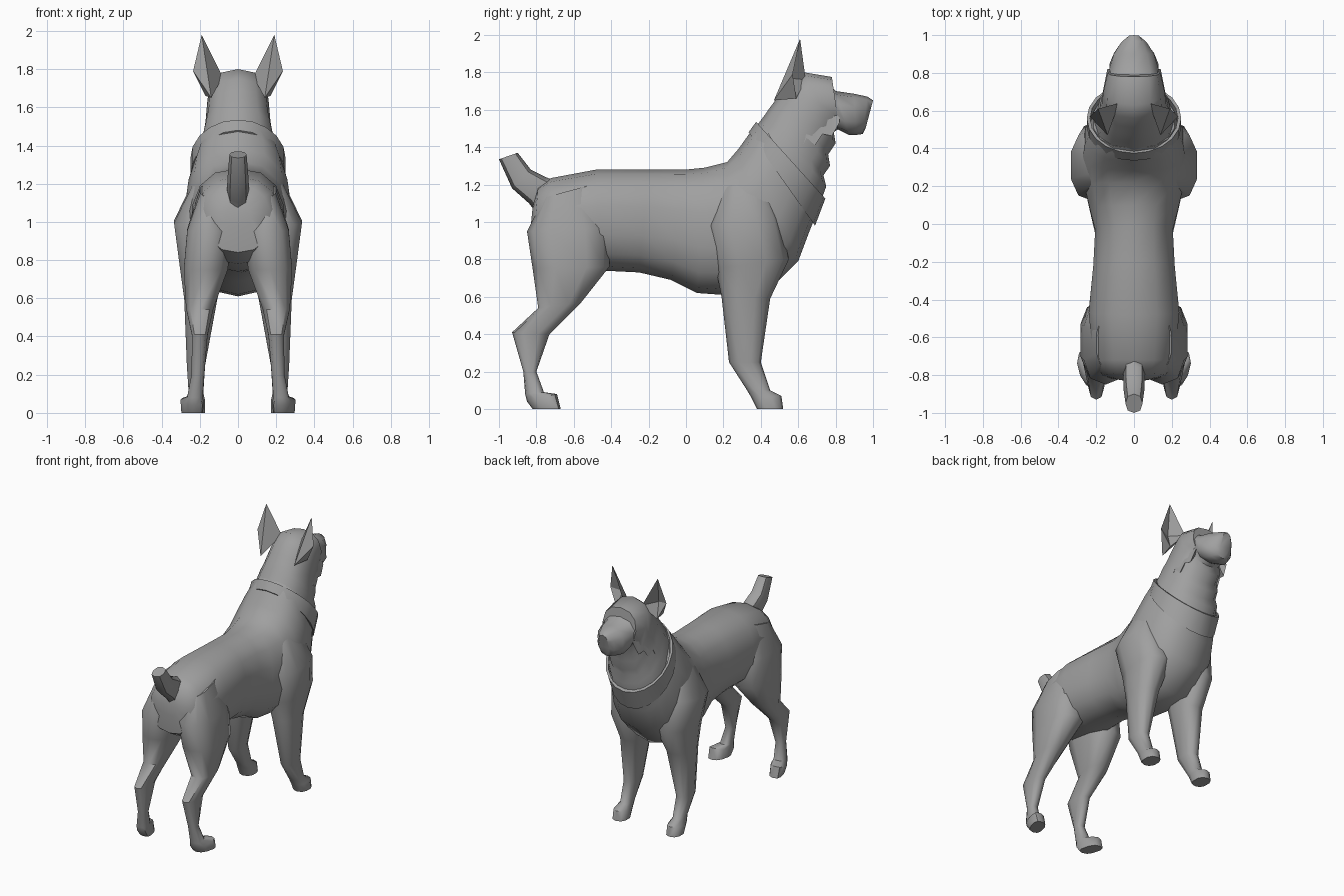
import bpy, bmesh, math
from mathutils import Vector

if "Cube" in bpy.data.objects:
    bpy.data.objects.remove(bpy.data.objects["Cube"], do_unlink=True)

grey = bpy.data.materials.new("plain grey")
grey.use_nodes = True
grey.diffuse_color = (0.35, 0.35, 0.35, 1)
grey.node_tree.nodes["Principled BSDF"].inputs["Base Color"].default_value = grey.diffuse_color


def finish(name, bm, mirrored=False, angle=50):
    """Turn a bmesh into a shaded object, optionally mirrored across x."""
    bmesh.ops.recalc_face_normals(bm, faces=bm.faces)
    mesh = bpy.data.meshes.new(name)
    bm.to_mesh(mesh)
    bm.free()
    mesh.materials.append(grey)
    obj = bpy.data.objects.new(name, mesh)
    bpy.context.collection.objects.link(obj)
    if mirrored:
        mod = obj.modifiers.new("Mirror", "MIRROR")
        mod.use_mirror_merge = False
    bpy.ops.object.select_all(action="DESELECT")
    obj.select_set(True)
    bpy.context.view_layer.objects.active = obj
    bpy.ops.object.shade_smooth_by_angle(angle=math.radians(angle))
    return obj


def loft(name, rings, sides=12, boxy=0.85, mirrored=False):
    """Skin rings given as (y, z) and (y, z) of two opposite edge points,
    half width, optional centre x and sideways splay of the second point."""
    bm = bmesh.new()
    loops = []
    for y0, z0, y1, z1, half, *rest in rings:
        x, splay = (rest + [0, 0])[:2]
        a, b = Vector((x - splay, y0, z0)), Vector((x + splay, y1, z1))
        mid, arm = (a + b) / 2, (a - b) / 2
        loop = []
        for i in range(sides):
            t = math.tau * i / sides
            c, s = math.cos(t), math.sin(t)
            c = math.copysign(abs(c) ** boxy, c)
            s = math.copysign(abs(s) ** boxy, s)
            loop.append(bm.verts.new(mid + arm * c + Vector((half * s, 0, 0))))
        loops.append(loop)
    for p, q in zip(loops, loops[1:]):
        for i in range(sides):
            j = (i + 1) % sides
            bm.faces.new((p[i], p[j], q[j], q[i]))
    bm.faces.new(loops[0])
    bm.faces.new(loops[-1])
    return finish(name, bm, mirrored)


# Torso from rump to the base of the neck
loft("torso", [
    (-.82, 1.08, -.83, .98, .07),
    (-.79, 1.19, -.82, .84, .17),
    (-.72, 1.235, -.72, .78, .22),
    (-.48, 1.28, -.45, .74, .245),
    (-.2, 1.28, -.25, .73, .22),
    (0, 1.28, -.08, .69, .21),
    (.1, 1.29, .06, .62, .24),
    (.22, 1.32, .2, .61, .27),
    (.28, 1.39, .43, .62, .28),
    (.33, 1.46, .6, .79, .265),
    (.36, 1.5, .66, .95, .24),
    (.4, 1.54, .7, 1.05, .22),
], sides=14)

# Neck with a ragged throat, running into the skull
loft("neck_and_head", [
    (.36, 1.49, .68, 1.0, .22),
    (.42, 1.57, .75, 1.19, .2),
    (.44, 1.6, .735, 1.25, .19),
    (.47, 1.64, .77, 1.3, .18),
    (.51, 1.69, .76, 1.36, .17),
    (.56, 1.75, .8, 1.42, .165),
    (.63, 1.8, .79, 1.48, .16),
    (.78, 1.775, .82, 1.5, .14),
])

# Muzzle
loft("muzzle", [
    (.76, 1.74, .8, 1.5, .13),
    (.8, 1.7, .87, 1.465, .135),
    (.9, 1.685, .91, 1.465, .11),
    (.97, 1.67, .945, 1.47, .07),
    (1, 1.65, .96, 1.5, .04),
], sides=10)

# Short raised tail
loft("tail", [
    (-.7, 1.22, -.81, 1.06, .05),
    (-.75, 1.24, -.84, 1.1, .058),
    (-.83, 1.28, -.93, 1.18, .055),
    (-.9, 1.37, -1, 1.335, .045),
], sides=8)

# Legs, shoulder and thigh included
loft("front_leg", [
    (.2, 1.2, .42, 1.24, .04, .19),
    (.12, .98, .5, 1.02, .125, .215),
    (.16, .75, .55, .8, .125, .185),
    (.19, .6, .45, .59, .09, .195),
    (.23, .25, .4, .25, .05, .22),
    (.32, .11, .45, .1, .04, .22),
    (.35, .06, .51, .07, .055, .225),
    (.38, 0, .52, 0, .055, .225),
], sides=10, mirrored=True)

loft("hind_leg", [
    (-.76, 1.13, -.5, 1.2, .06, .14),
    (-.85, .95, -.41, .97, .12, .15),
    (-.82, .75, -.41, .76, .12, .168),
    (-.79, .54, -.56, .57, .075, .2),
    (-.93, .41, -.73, .4, .042, .2),
    (-.87, .2, -.8, .2, .035, .21),
    (-.86, .08, -.76, .09, .042, .225),
    (-.85, .04, -.69, .08, .055, .24, .02),
    (-.82, 0, -.67, 0, .05, .24, .02),
], sides=10, boxy=.75, mirrored=True)

# Upright ears with a hollow front
bm = bmesh.new()
back, inner, outer, low, deep, tip = [bm.verts.new(p) for p in (
    (.14, .47, 1.65), (.08, .64, 1.76), (.235, .57, 1.79),
    (.17, .59, 1.66), (.15, .54, 1.77), (.19, .61, 1.98))]
for face in ((back, inner, tip), (back, tip, outer), (inner, deep, tip),
             (deep, outer, tip), (inner, low, deep), (low, outer, deep),
             (back, outer, low), (back, low, inner)):
    bm.faces.new(face)
finish("ear", bm, mirrored=True, angle=30)

# Ragged cheek tufts flaring away from the jaw
bm = bmesh.new()
roots = [(.58, 1.56), (.64, 1.58), (.68, 1.59), (.73, 1.59), (.78, 1.58), (.82, 1.57)]
teeth = [(.61, 1.38), (.645, 1.45), (.69, 1.41), (.73, 1.47), (.78, 1.46), (.82, 1.53)]
upper = [bm.verts.new((.145 - .1 * (y - .6), y, z)) for y, z in roots]
lower = [bm.verts.new((.185 - .2 * (y - .6), y, z)) for y, z in teeth]
under = [bm.verts.new((.11, y, z + .06)) for y, z in teeth]
for p, q in ((upper, lower), (lower, under), (under, upper)):
    for i in range(len(roots) - 1):
        bm.faces.new((p[i], p[i + 1], q[i + 1], q[i]))
for i in (0, -1):
    bm.faces.new((upper[i], lower[i], under[i]))
finish("cheek_tuft", bm, mirrored=True, angle=30)

# Slanted collar, broader at the throat than at the nape
bm = bmesh.new()
steps = 20
nape = (Vector((0, .335, 1.48)), Vector((0, .375, 1.535)))
throat = (Vector((0, .69, .98)), Vector((0, .745, 1.125)))
edges = []
for n, t in zip(nape, throat):
    for scale in (1, .93):
        loop = []
        for i in range(steps):
            a = math.tau * i / steps
            side = Vector((.25 * math.sin(a), 0, 0))
            loop.append(bm.verts.new((n + t) / 2 + ((n - t) / 2 * math.cos(a) + side) * scale))
        edges.append(loop)
low_out, low_in, high_out, high_in = edges
for p, q in ((low_out, high_out), (high_out, high_in), (high_in, low_in), (low_in, low_out)):
    for i in range(steps):
        j = (i + 1) % steps
        bm.faces.new((p[i], p[j], q[j], q[i]))
finish("collar", bm, angle=35)
